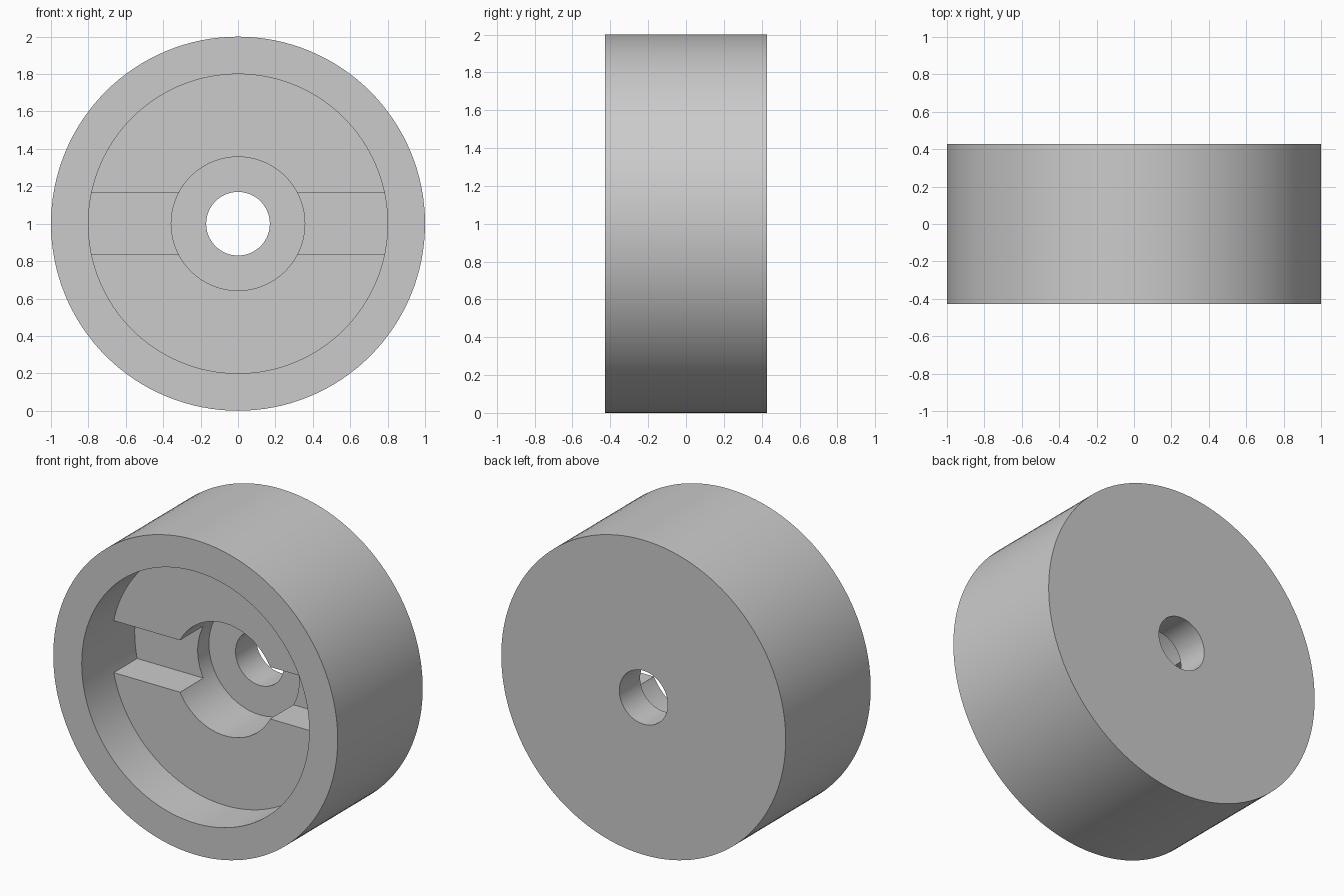
import bpy, bmesh
from math import radians
from mathutils import Matrix

cube = bpy.data.objects.get("Cube")
if cube:
    bpy.data.objects.remove(cube, do_unlink=True)

FRONT, BACK = -0.427, 0.427
SEGMENTS = 128

grey = bpy.data.materials.new("plain_grey")
grey.use_nodes = True
colour = (0.6, 0.6, 0.6, 1)
grey.diffuse_color = colour
grey.node_tree.nodes["Principled BSDF"].inputs["Base Color"].default_value = colour


def disc(name, radius, y0, y1, half_height=None):
    """Cylinder along y; half_height trims it to a flat-sided bar."""
    bm = bmesh.new()
    bmesh.ops.create_cone(bm, cap_ends=True, segments=SEGMENTS,
                          radius1=radius, radius2=radius, depth=y1 - y0)
    bm.transform(Matrix.Translation((0, (y0 + y1) / 2, 1)) @ Matrix.Rotation(radians(90), 4, "X"))
    if half_height:
        for side in (-1, 1):
            cut = bmesh.ops.bisect_plane(
                bm, geom=bm.verts[:] + bm.edges[:] + bm.faces[:],
                plane_co=(0, 0, 1 + side * half_height), plane_no=(0, 0, side),
                clear_outer=True)
            edges = [e for e in cut["geom_cut"] if isinstance(e, bmesh.types.BMEdge)]
            bmesh.ops.contextual_create(bm, geom=edges)
    bmesh.ops.recalc_face_normals(bm, faces=bm.faces[:])
    mesh = bpy.data.meshes.new(name)
    bm.to_mesh(mesh)
    bm.free()
    mesh.materials.append(grey)
    obj = bpy.data.objects.new(name, mesh)
    bpy.context.collection.objects.link(obj)
    return obj


# Solid wheel body
body = disc("wheel_body", 1, FRONT, BACK)

# Front recess, cross slot, hub counterbore and axle hole
cutters = [
    disc("recess_cutter", 0.8, FRONT - 0.1, FRONT + 0.297),
    disc("slot_cutter", 0.8, FRONT + 0.1, FRONT + 0.532, half_height=0.165),
    disc("hub_cutter", 0.357, FRONT - 0.15, FRONT + 0.645),
    disc("axle_cutter", 0.17, FRONT - 0.2, BACK + 0.1),
]

bpy.ops.object.select_all(action="DESELECT")
body.select_set(True)
bpy.context.view_layer.objects.active = body
for cutter in cutters:
    cutter.hide_render = True
    mod = body.modifiers.new(cutter.name, "BOOLEAN")
    mod.operation = "DIFFERENCE"
    mod.solver = "EXACT"
    mod.object = cutter
    bpy.ops.object.modifier_apply(modifier=mod.name)
for cutter in cutters:
    bpy.data.objects.remove(cutter, do_unlink=True)

bpy.ops.object.shade_smooth_by_angle(angle=radians(30))
